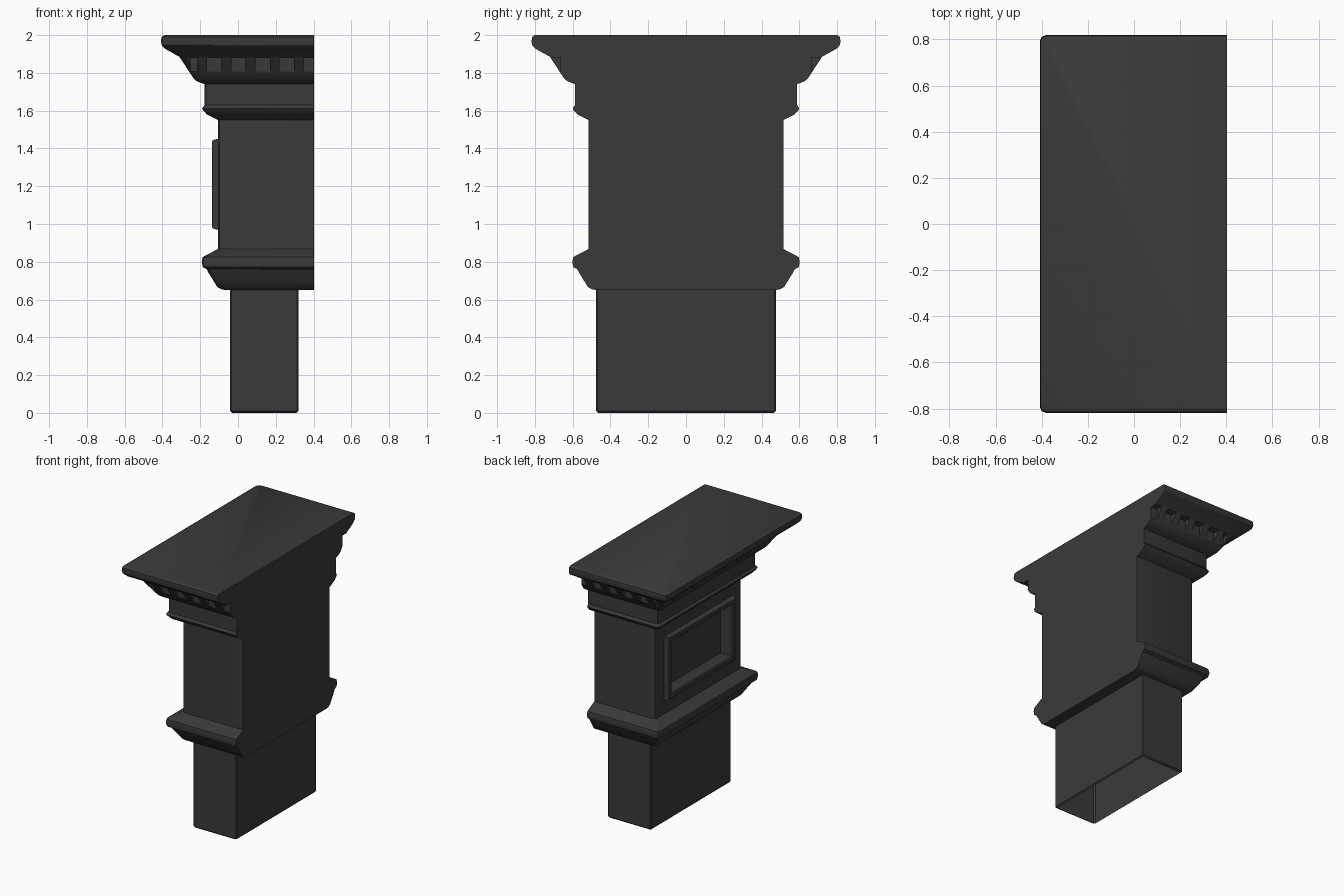
import bpy, bmesh, math

if "Cube" in bpy.data.objects:
    bpy.data.objects.remove(bpy.data.objects["Cube"])

stone = bpy.data.materials.new("dark_stone")
stone.diffuse_color = (0.042, 0.042, 0.042, 1)
stone.use_nodes = True
stone.node_tree.nodes["Principled BSDF"].inputs["Base Color"].default_value = stone.diffuse_color


def finish(bm, name, smooth=True):
    bmesh.ops.recalc_face_normals(bm, faces=bm.faces)
    me = bpy.data.meshes.new(name)
    bm.to_mesh(me)
    bm.free()
    me.materials.append(stone)
    ob = bpy.data.objects.new(name, me)
    bpy.context.collection.objects.link(ob)
    bpy.ops.object.select_all(action='DESELECT')
    bpy.context.view_layer.objects.active = ob
    ob.select_set(True)
    if smooth:
        bpy.ops.object.shade_smooth_by_angle(angle=math.radians(30))
    return ob


def skin(bm, rings, closed=False):
    vs = [[bm.verts.new(p) for p in r] for r in rings]
    pairs = list(zip(vs, vs[1:])) + ([(vs[-1], vs[0])] if closed else [])
    for a, b in pairs:
        for i in range(len(a)):
            j = (i + 1) % len(a)
            bm.faces.new((a[i], a[j], b[j], b[i]))
    return vs


def add_box(bm, x0, x1, y0, y1, z0, z1):
    skinned = skin(bm, [[(x0, y0, z), (x1, y0, z), (x1, y1, z), (x0, y1, z)] for z in (z0, z1)])
    bm.faces.new(skinned[0])
    bm.faces.new(skinned[1])


# Moulded body: profile (outward offset, height) swept round three sides, flat at x = 0.4
XL, YH, CUT = -0.105, 0.515, 0.403
profile = [(-0.04, 0.65), (-0.015, 0.655), (0.005, 0.667), (0.025, 0.70), (0.053, 0.745),
           (0.06, 0.76), (0.082, 0.772), (0.087, 0.80), (0.082, 0.825), (0.0, 0.868),
           (0.0, 1.55), (0.06, 1.58), (0.078, 1.60), (0.085, 1.612), (0.072, 1.63),
           (0.072, 1.74), (0.112, 1.755), (0.13, 1.77), (0.205, 1.885), (0.28, 1.927),
           (0.298, 1.945), (0.303, 1.965), (0.30, 1.99), (0.285, 2.0)]


def body_ring(o, z, c=0.025):
    x, y, k = XL - o, YH + o, c * 0.293
    half = [(CUT, -y, z), (x + c, -y, z), (x + k, -y + k, z), (x, -y + c, z)]
    return half + [(a, -b, d) for a, b, d in reversed(half)]


bm = bmesh.new()
rings = skin(bm, [body_ring(o, z) for o, z in profile])
bm.faces.new(rings[0])
bm.faces.new(rings[-1])
body = finish(bm, "moulded_body", smooth=False)

# Cutters: dentil pockets in the cornice slope and the deep side panel
bm = bmesh.new()
W, IN, OUT, Z0, Z1 = 0.038, 0.15, 0.24, 1.808, 1.88
for i in range(-2, 4):
    x = 0.003 + i * 0.128
    for s in (-1, 1):
        ya, yb = sorted((s * (YH + IN), s * (YH + OUT)))
        add_box(bm, max(x - W, XL - IN + 0.004), x + W, ya, yb, Z0, Z1)
for i in range(-5, 6):
    y, lim = i * 0.128, YH + IN - 0.004
    add_box(bm, XL - OUT, XL - IN, max(y - W, -lim), min(y + W, lim), Z0, Z1)
add_box(bm, -0.2, -0.035, -0.36, 0.36, 1.015, 1.405)
cutter = finish(bm, "pocket_cutter", smooth=False)
cutter.hide_render = True

mod = body.modifiers.new("pockets", 'BOOLEAN')
mod.object, mod.operation, mod.solver = cutter, 'DIFFERENCE', 'EXACT'
bpy.ops.object.select_all(action='DESELECT')
bpy.context.view_layer.objects.active = body
body.select_set(True)
bpy.ops.object.modifier_apply(modifier="pockets")
bpy.ops.object.shade_smooth_by_angle(angle=math.radians(30))
bpy.data.objects.remove(cutter)


# Raised frame around the side panel
def panel_ring(x, inset):
    y, h = 0.41 - inset, 0.243 - inset
    return [(x, a * y, 1.21 + b * h) for a, b in ((-1, -1), (1, -1), (1, 1), (-1, 1))]


bm = bmesh.new()
skin(bm, [panel_ring(-0.10, 0), panel_ring(-0.13, 0.008), panel_ring(-0.137, 0.015),
          panel_ring(-0.137, 0.042), panel_ring(-0.13, 0.05), panel_ring(-0.10, 0.05)], closed=True)
finish(bm, "panel_frame")


# Hollow lower shaft, open underneath
def shaft_ring(z, inset=0, c=0.008):
    x0, x1, y = -0.042 + inset, 0.32 - inset, 0.476 - inset
    return [(x0 + c, -y, z), (x1 - c, -y, z), (x1, -y + c, z), (x1, y - c, z),
            (x1 - c, y, z), (x0 + c, y, z), (x0, y - c, z), (x0, -y + c, z)]


bm = bmesh.new()
skin(bm, [shaft_ring(0.652), shaft_ring(0.01), shaft_ring(0.0, 0.01)])
finish(bm, "lower_shaft")
